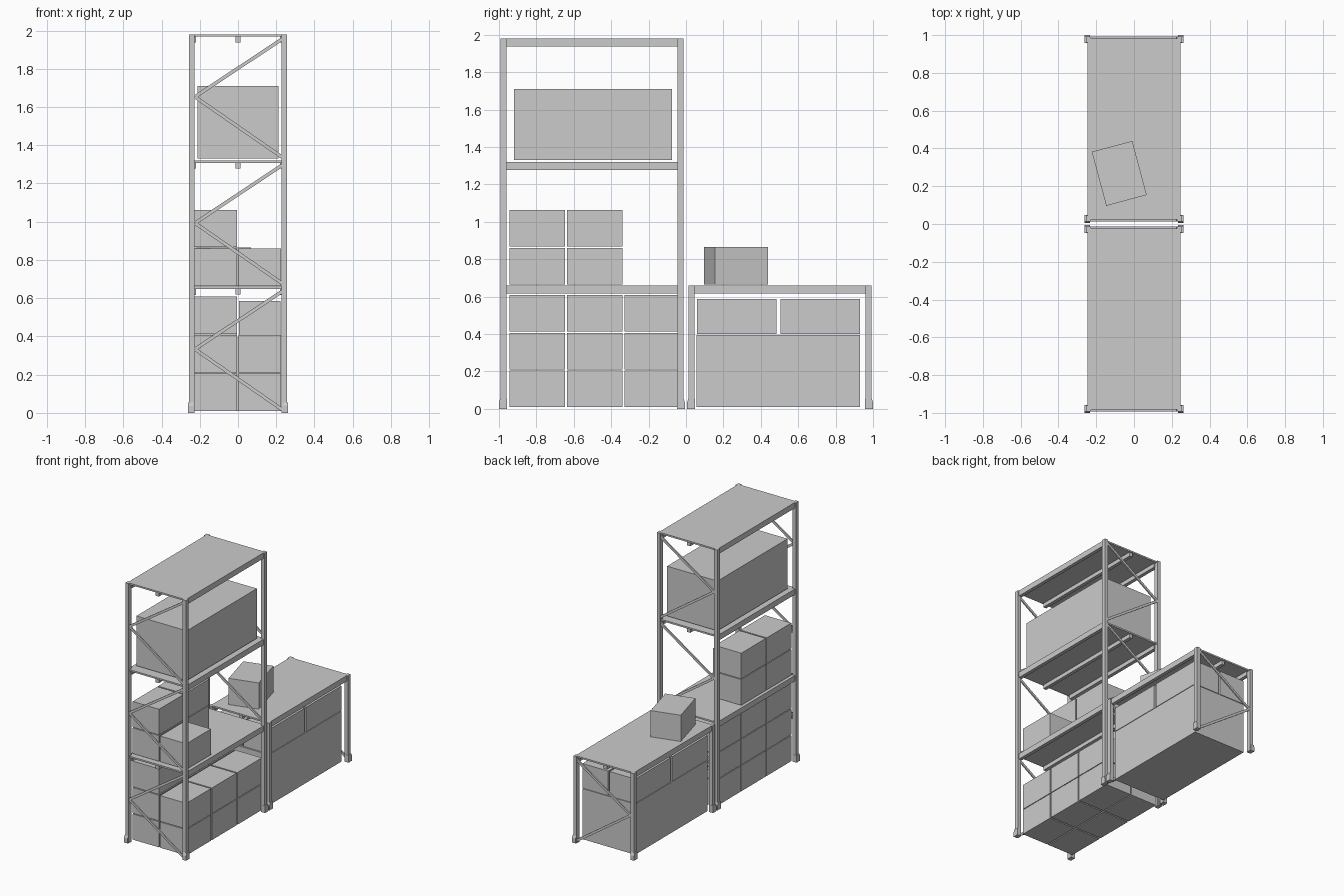
import bpy, bmesh
from math import radians, atan2, hypot
from mathutils import Matrix, Vector

if "Cube" in bpy.data.objects:
    bpy.data.objects.remove(bpy.data.objects["Cube"])

LEVEL = 0.66          # height between shelves
RACK_Y = 0.503        # distance of each rack's middle from the origin


def finish(name, bm):
    bmesh.ops.recalc_face_normals(bm, faces=bm.faces)
    mesh = bpy.data.meshes.new(name)
    bm.to_mesh(mesh)
    bm.free()
    obj = bpy.data.objects.new(name, mesh)
    bpy.context.collection.objects.link(obj)
    return obj


def add_block(bm, x, y, z, turn=None):
    """Block from (low, high) ranges, optionally transformed afterwards."""
    size = Matrix.Diagonal((x[1] - x[0], y[1] - y[0], z[1] - z[0], 1))
    middle = Matrix.Translation((sum(x) / 2, sum(y) / 2, sum(z) / 2))
    bmesh.ops.create_cube(bm, size=1, matrix=(turn or Matrix()) @ middle @ size)


def box(name, x, y, z):
    bm = bmesh.new()
    add_block(bm, x, y, z)
    return finish(name, bm)


def span(side, inner, outer):
    return tuple(sorted((side * inner, side * outer)))


# Foot: block whose outward top edge slopes back to the post
FOOT = [(0.455, 0), (0.497, 0), (0.497, 0.035), (0.49, 0.055), (0.455, 0.055)]


def add_foot(bm, sx, sy, cy):
    face = bm.faces.new([bm.verts.new((sx * 0.232, cy + sy * y, z)) for y, z in FOOT])
    new = bmesh.ops.extrude_face_region(bm, geom=[face])["geom"]
    verts = [g for g in new if isinstance(g, bmesh.types.BMVert)]
    bmesh.ops.translate(bm, verts=verts, vec=(sx * 0.03, 0, 0))


def add_brace(bm, y, start, end):
    """Flat diagonal bar in the x-z plane."""
    a, b = Vector(start), Vector(end)
    d = b - a
    turn = (Matrix.Translation((a.x, 0, a.y))
            @ Matrix.Rotation(-atan2(d.y, d.x), 4, "Y"))
    add_block(bm, (0, hypot(*d)), y, (-0.009, 0.009), turn)


def rack(name, cy, levels):
    top = levels * LEVEL
    posts, feet, braces = bmesh.new(), bmesh.new(), bmesh.new()
    for sy in (-1, 1):
        for sx in (-1, 1):
            y0, y1 = span(sy, 0.457, 0.49)
            add_block(posts, span(sx, 0.227, 0.255), (cy + y0, cy + y1), (0, top))
            add_foot(feet, sx, sy, cy)
        y0, y1 = span(sy, 0.479, 0.489)
        for n in range(levels):
            z = n * LEVEL
            apex = (-0.225, z + 0.333)
            for end in (0.018, 0.635):
                add_brace(braces, (cy + y0, cy + y1), apex, (0.23, z + end))
    finish(name + "_posts", posts)
    finish(name + "_feet", feet)
    finish(name + "_braces", braces)

    # Shelves: thin deck on two side beams and a middle bar
    for n in range(1, levels + 1):
        z = n * LEVEL
        bm = bmesh.new()
        add_block(bm, (-0.246, 0.246), (cy - 0.478, cy + 0.478), (z - 0.012, z))
        add_block(bm, (-0.013, 0.013), (cy - 0.47, cy + 0.47), (z - 0.042, z - 0.012))
        for sx in (-1, 1):
            add_block(bm, span(sx, 0.219, 0.246), (cy - 0.46, cy + 0.46), (z - 0.043, z - 0.001))
        finish(f"{name}_shelf_{n}", bm)


rack("tall_rack", -RACK_Y, 3)
rack("low_rack", RACK_Y, 1)

# Small cartons: number of layers for each row from front to back
LEFT, RIGHT = (-0.228, -0.006), (0.003, 0.225)


def stack(name, x, z, layers):
    for row, count in enumerate(layers):
        y = -0.943 + row * 0.307
        for k in range(count):
            low = z + k * 0.2015
            box(f"{name}_carton_{row}_{k}", x, (y, y + 0.296), (low, low + 0.196))


stack("floor_left", LEFT, 0.009, (3, 3, 3))
stack("floor_right", RIGHT, 0.009, (2, 2, 2))
stack("shelf_left", LEFT, 0.665, (2, 2))
stack("shelf_right", RIGHT, 0.665, (1,))

# Large crates
box("upper_crate", (-0.213, 0.212), (-0.92, -0.075), (1.33, 1.71))
box("low_crate", (-0.222, 0.222), (0.055, 0.93), (0.009, 0.395))
for i, x in enumerate(((-0.222, -0.006), (0.006, 0.222))):
    for j, y in enumerate(((0.06, 0.485), (0.505, 0.93))):
        box(f"low_case_{i}_{j}", x, y, (0.399, 0.586))

# Loose carton turned on the low rack
loose = box("loose_carton", (-0.111, 0.111), (-0.148, 0.148), (0, 0.2))
loose.location = (-0.078, 0.268, 0.664)
loose.rotation_euler.z = radians(15)
